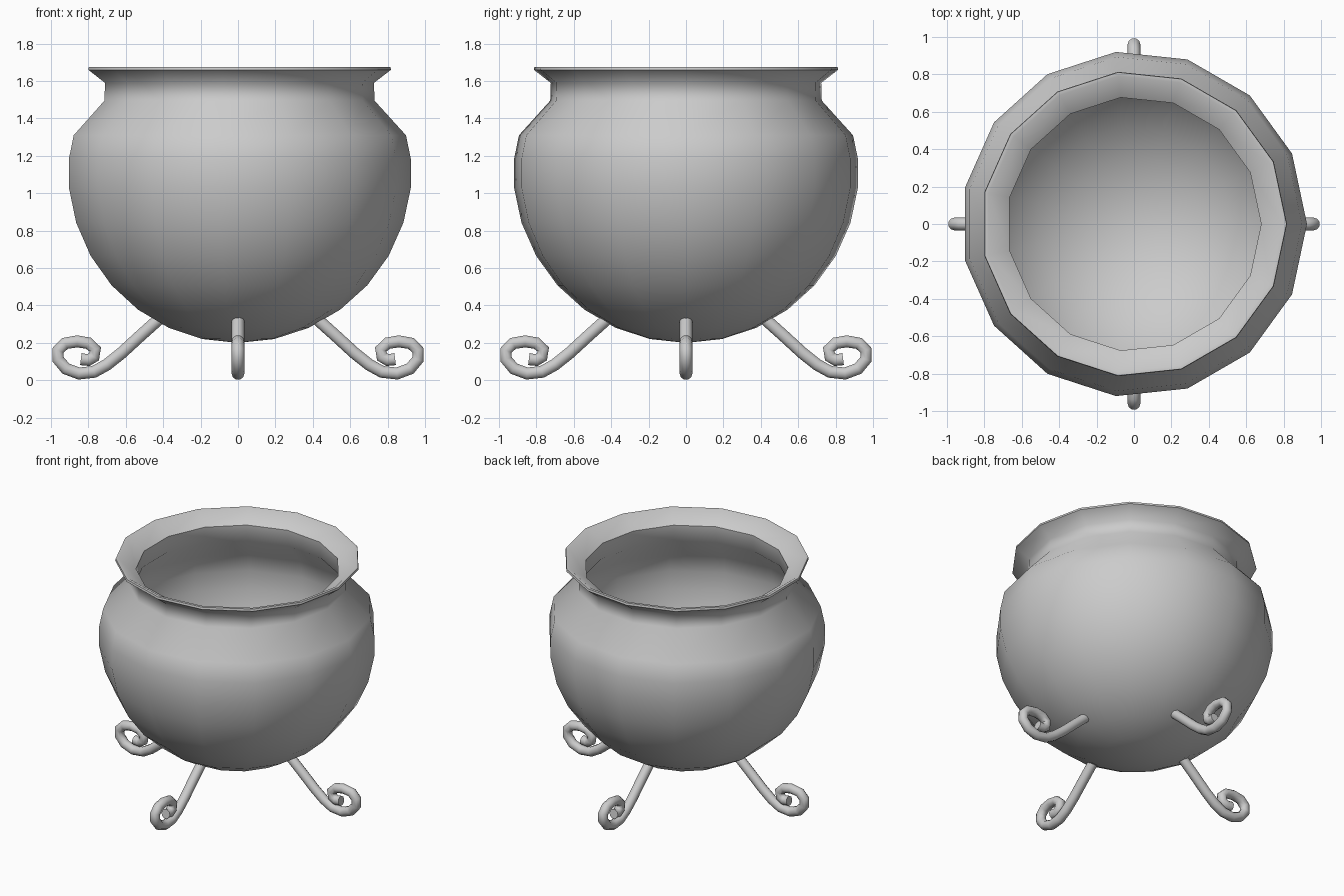
import bpy, bmesh
from math import sin, cos, pi, radians

if "Cube" in bpy.data.objects:
    bpy.data.objects.remove(bpy.data.objects["Cube"])

SIDES = 15
R, CZ = 0.93, 1.13          # bowl sphere radius and centre height


def finish(ob, angle):
    bpy.ops.object.select_all(action='DESELECT')
    ob.select_set(True)
    bpy.context.view_layer.objects.active = ob
    bpy.ops.object.shade_smooth_by_angle(angle=radians(angle))


def lathe(name, profile):
    """Spin a profile whose first and last points lie on the axis."""
    bm = bmesh.new()
    rings = []
    for r, z in profile:
        if r == 0:
            rings.append([bm.verts.new((0, 0, z))] * SIDES)
        else:
            rings.append([bm.verts.new((r * cos(2 * pi * i / SIDES), r * sin(2 * pi * i / SIDES), z))
                          for i in range(SIDES)])
    for a, b in zip(rings, rings[1:]):
        for i in range(SIDES):
            j = (i + 1) % SIDES
            bm.faces.new(list(dict.fromkeys((a[i], a[j], b[j], b[i]))))
    bmesh.ops.recalc_face_normals(bm, faces=bm.faces)
    me = bpy.data.meshes.new(name)
    bm.to_mesh(me)
    bm.free()
    ob = bpy.data.objects.new(name, me)
    bpy.context.collection.objects.link(ob)
    finish(ob, 60)


def bowl(radius):
    """Lower bowl points from the pole up to just below the equator."""
    return [(0, CZ - radius)] + [(radius * cos(radians(a)), CZ - radius * sin(radians(a)))
                                 for a in range(78, 5, -12)]


# Pot: outer wall, flared rim, inner wall
outer = bowl(R) + [(0.925, 1.18), (0.898, 1.31), (0.73, 1.495), (0.727, 1.59), (0.818, 1.66)]
inner = bowl(R - 0.04) + [(0.885, 1.17), (0.86, 1.295), (0.69, 1.48), (0.68, 1.60), (0.795, 1.675)]
lathe("cauldron_pot", outer + [(0.815, 1.675)] + inner[::-1])

# Curled legs
LEG = [(0.425, 0.325), (0.52, 0.24), (0.62, 0.148), (0.70, 0.084), (0.77, 0.045), (0.85, 0.036),
       (0.92, 0.062), (0.962, 0.112), (0.962, 0.16), (0.925, 0.197), (0.86, 0.208), (0.80, 0.198),
       (0.763, 0.165), (0.77, 0.125), (0.80, 0.108), (0.84, 0.113)]
for k, side in enumerate(("right", "back", "left", "front")):
    cu = bpy.data.curves.new(side + "_leg", 'CURVE')
    cu.dimensions = '3D'
    cu.bevel_depth = 0.034
    cu.bevel_resolution = 3
    cu.use_fill_caps = True
    sp = cu.splines.new('POLY')
    sp.points.add(len(LEG) - 1)
    for p, (x, z) in zip(sp.points, LEG):
        p.co = (x * cos(k * pi / 2), x * sin(k * pi / 2), z, 1)
    ob = bpy.data.objects.new(side + "_leg", cu)
    bpy.context.collection.objects.link(ob)
    bpy.ops.object.select_all(action='DESELECT')
    ob.select_set(True)
    bpy.context.view_layer.objects.active = ob
    bpy.ops.object.convert(target='MESH')
    finish(bpy.context.view_layer.objects.active, 50)
